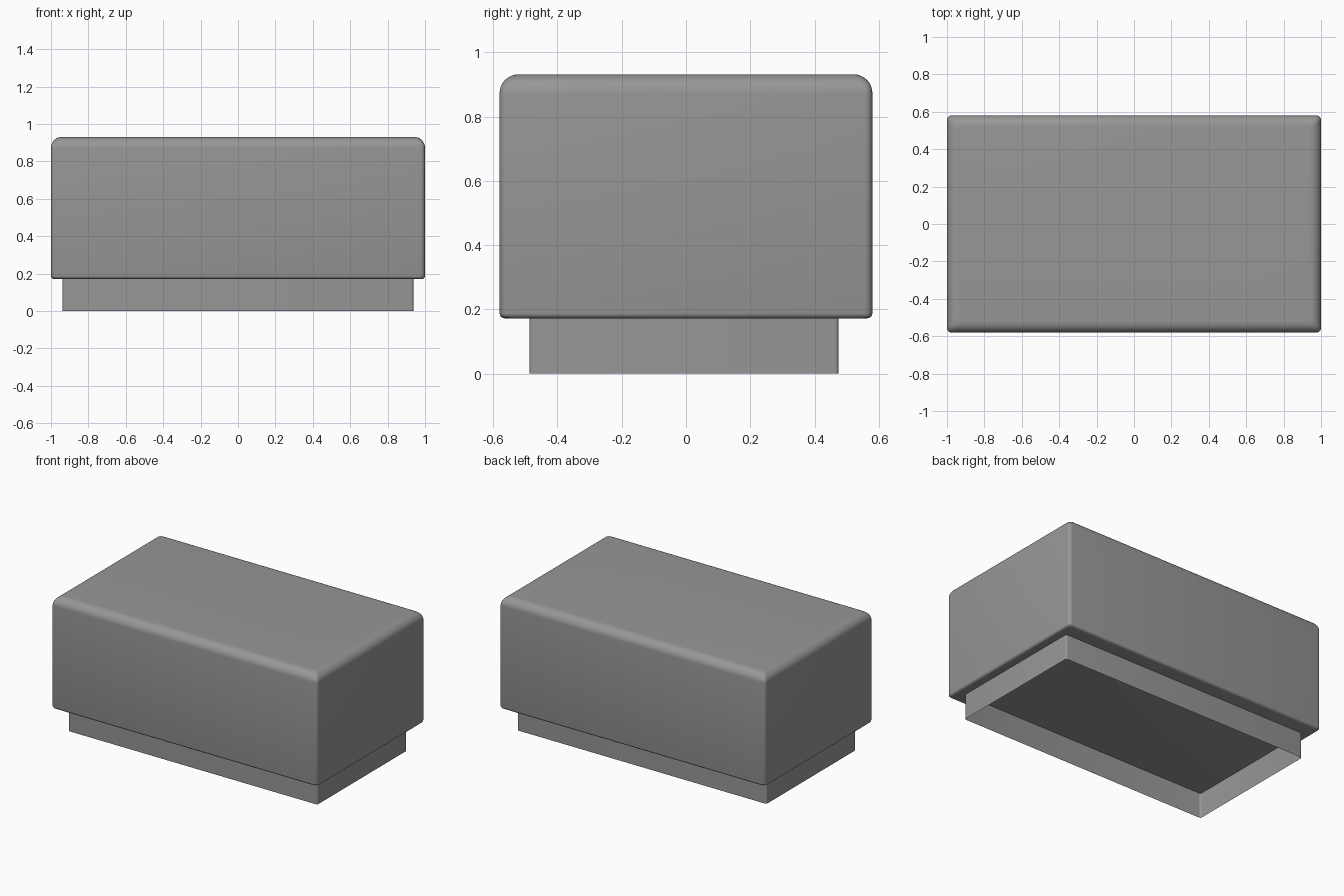
import bpy, bmesh
from math import sin, cos, pi

if "Cube" in bpy.data.objects:
    bpy.data.objects.remove(bpy.data.objects["Cube"])

# Dark grey upholstery for all parts
grey = bpy.data.materials.new("dark_grey")
grey.diffuse_color = (0.31, 0.31, 0.31, 1.0)
grey.use_nodes = True
grey.node_tree.nodes["Principled BSDF"].inputs["Base Color"].default_value = grey.diffuse_color


def rounded_rect(x0, x1, y0, y1, r, seg=5):
    """Corner points of a rounded rectangle, anticlockwise."""
    corners = [(x1 - r, y1 - r), (x0 + r, y1 - r), (x0 + r, y0 + r), (x1 - r, y0 + r)]
    return [(cx + r * cos((q + i / seg) * pi / 2), cy + r * sin((q + i / seg) * pi / 2))
            for q, (cx, cy) in enumerate(corners) for i in range(seg + 1)]


def loft(name, bounds, r, profile, capped):
    """Stack inset rounded rectangles along a profile of (inset, z)."""
    x0, x1, y0, y1 = bounds
    bm = bmesh.new()
    rings = [[bm.verts.new((x, y, z)) for x, y in
              rounded_rect(x0 + d, x1 - d, y0 + d, y1 - d, r)] for d, z in profile]
    for a, b in zip(rings, rings[1:]):
        for i in range(len(a)):
            j = (i + 1) % len(a)
            bm.faces.new((a[i], a[j], b[j], b[i]))
    if capped:
        bm.faces.new(rings[0][::-1])
        bm.faces.new(rings[-1])
    mesh = bpy.data.meshes.new(name)
    bm.to_mesh(mesh)
    bm.free()
    mesh.materials.append(grey)
    ob = bpy.data.objects.new(name, mesh)
    bpy.context.collection.objects.link(ob)
    bpy.ops.object.select_all(action='DESELECT')
    ob.select_set(True)
    bpy.context.view_layer.objects.active = ob
    bpy.ops.object.shade_smooth_by_angle(angle=pi / 6)
    return ob


def arc(r, z, start, n):
    """Quarter-round edge profile of (inset, z), from angle start upwards."""
    return [(r - r * cos(start + k / n * pi / 2), z + r * sin(start + k / n * pi / 2))
            for k in range(n + 1)]


# Padded seat block: tight lower edge, softer upper edge
bottom, top, r_low, r_high = 0.172, 0.931, 0.016, 0.058
loft("seat_cushion", (-1.0, 1.0, -0.58, 0.58), 0.024,
     arc(r_low, bottom + r_low, -pi / 2, 4) + arc(r_high, top - r_high, 0, 8), True)

# Recessed plinth: thin skirt, open underneath
loft("plinth_skirt", (-0.938, 0.938, -0.487, 0.475), 0.012,
     [(0, 0), (0, bottom)], False)
